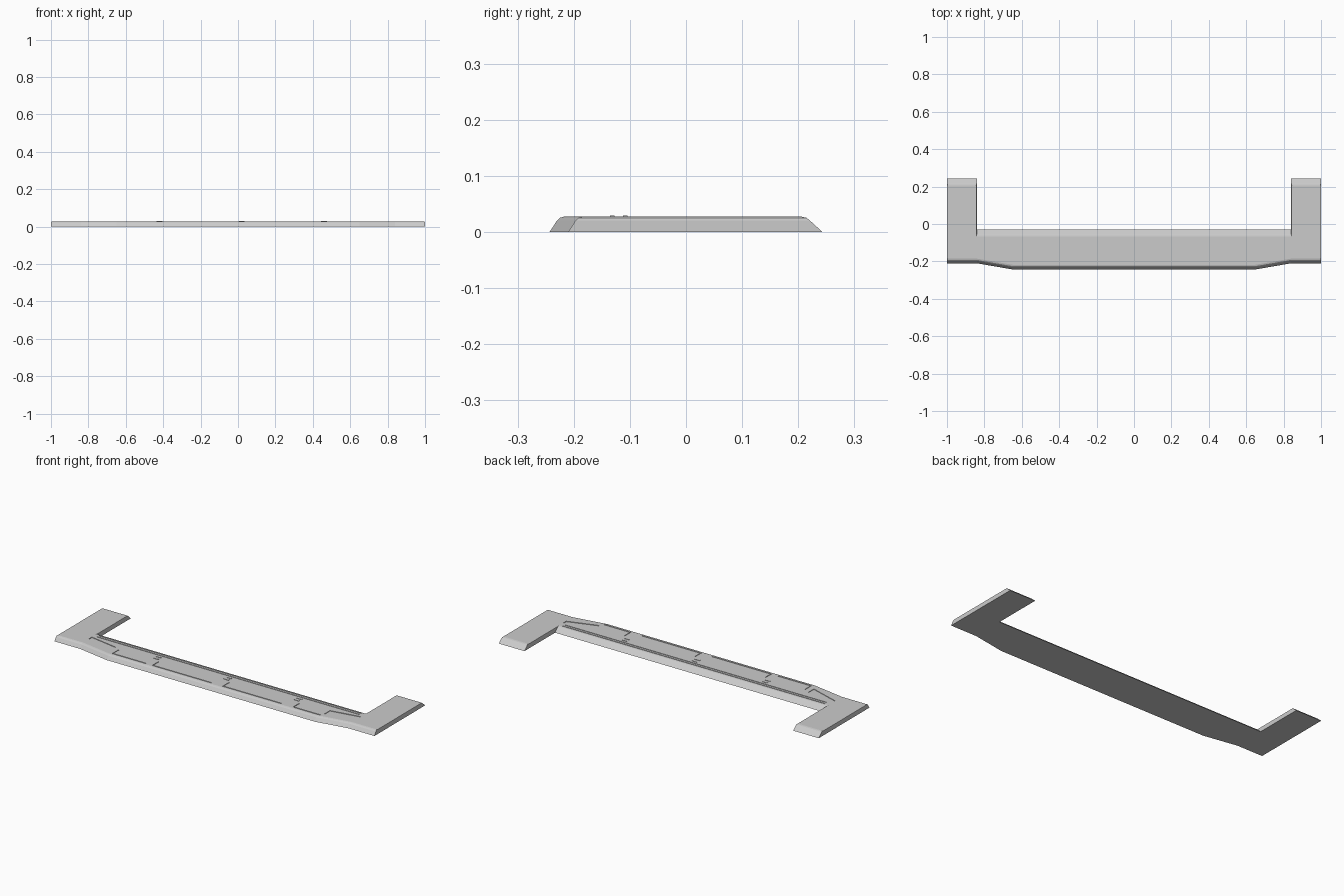
import bpy
import bmesh

cube = bpy.data.objects.get("Cube")
if cube:
    bpy.data.objects.remove(cube, do_unlink=True)

TOP = 0.027
grey = bpy.data.materials.new("light grey")
grey.use_nodes = True
colour = (0.6, 0.6, 0.6, 1)
grey.diffuse_color = colour
grey.node_tree.nodes["Principled BSDF"].inputs["Base Color"].default_value = colour


def make_object(name, bm):
    bmesh.ops.recalc_face_normals(bm, faces=bm.faces)
    mesh = bpy.data.meshes.new(name)
    bm.to_mesh(mesh)
    bm.free()
    mesh.materials.append(grey)
    obj = bpy.data.objects.new(name, mesh)
    bpy.context.collection.objects.link(obj)
    return obj


def prism(bm, points, z0, z1):
    """Upright prism over a plan outline."""
    low = [bm.verts.new((x, y, z0)) for x, y in points]
    high = [bm.verts.new((x, y, z1)) for x, y in points]
    bm.faces.new(low[::-1])
    bm.faces.new(high)
    for i in range(len(points)):
        j = (i + 1) % len(points)
        bm.faces.new((low[i], low[j], high[j], high[i]))


def box(bm, x0, x1, y0, y1, z0, z1):
    prism(bm, [(x0, y0), (x1, y0), (x1, y1), (x0, y1)], z0, z1)


def outline(front, back, side):
    """Plan of the U-shaped slab, drawn in by the given insets."""
    half = [(0.65, -0.243 + front), (0.84, -0.21 + front),
            (1 - side, -0.21 + front), (1 - side, 0.243 - back),
            (0.84 + side, 0.243 - back), (0.84 + side, -0.03 - back)]
    return half + [(-x, y) for x, y in reversed(half)]


# Slab: stacked outlines give sloped, rounded front and back edges
bm = bmesh.new()
rings = []
for z, front, back, side in [(0, 0, 0, 0), (0.02, 0.013, 0.022, 0),
                             (0.025, 0.018, 0.028, 0.001), (TOP, 0.025, 0.037, 0.004)]:
    rings.append([bm.verts.new((x, y, z)) for x, y in outline(front, back, side)])
for a, b in zip(rings, rings[1:]):
    for i in range(len(a)):
        j = (i + 1) % len(a)
        bm.faces.new((a[i], a[j], b[j], b[i]))
bm.faces.new(rings[0][::-1])
bm.faces.new(rings[-1])
slab = make_object("bumper_slab", bm)

# Shallow grooves around the panels
bm = bmesh.new()
floor, above, w = TOP - 0.003, TOP + 0.02, 0.005
for x0, x1 in [(-0.64, -0.43), (-0.39, -0.02), (0.05, 0.42), (0.49, 0.66)]:
    prism(bm, [(x0, -0.21), (x1, -0.21), (x1, -0.21 + w), (x0 + w, -0.21 + w),
               (x0 + w, -0.155), (x0, -0.155)], floor, above)
for y in (-0.073, -0.09):
    box(bm, -0.82, 0.82, y, y + 0.004, floor, above)
# Tapered end panels
for s in (-1, 1):
    prism(bm, [(s * x, y) for x, y in
               [(0.67, -0.185), (0.84, -0.13), (0.84, -0.105), (0.67, -0.135)]],
          floor, above)
cutter = make_object("groove_cutter", bm)
cutter.hide_render = True

mod = slab.modifiers.new("grooves", 'BOOLEAN')
mod.operation = 'DIFFERENCE'
mod.solver = 'EXACT'
mod.object = cutter
bpy.context.view_layer.objects.active = slab
bpy.ops.object.modifier_apply(modifier=mod.name)
bpy.data.objects.remove(cutter, do_unlink=True)

# Small raised clips between the panels
for name, x in [("right_clip", -0.42), ("middle_clip", 0.02), ("left_clip", 0.46)]:
    bm = bmesh.new()
    for y in (-0.135, -0.112):
        box(bm, x - 0.015, x + 0.015, y, y + 0.008, TOP - 0.002, TOP + 0.002)
    make_object(name, bm)
